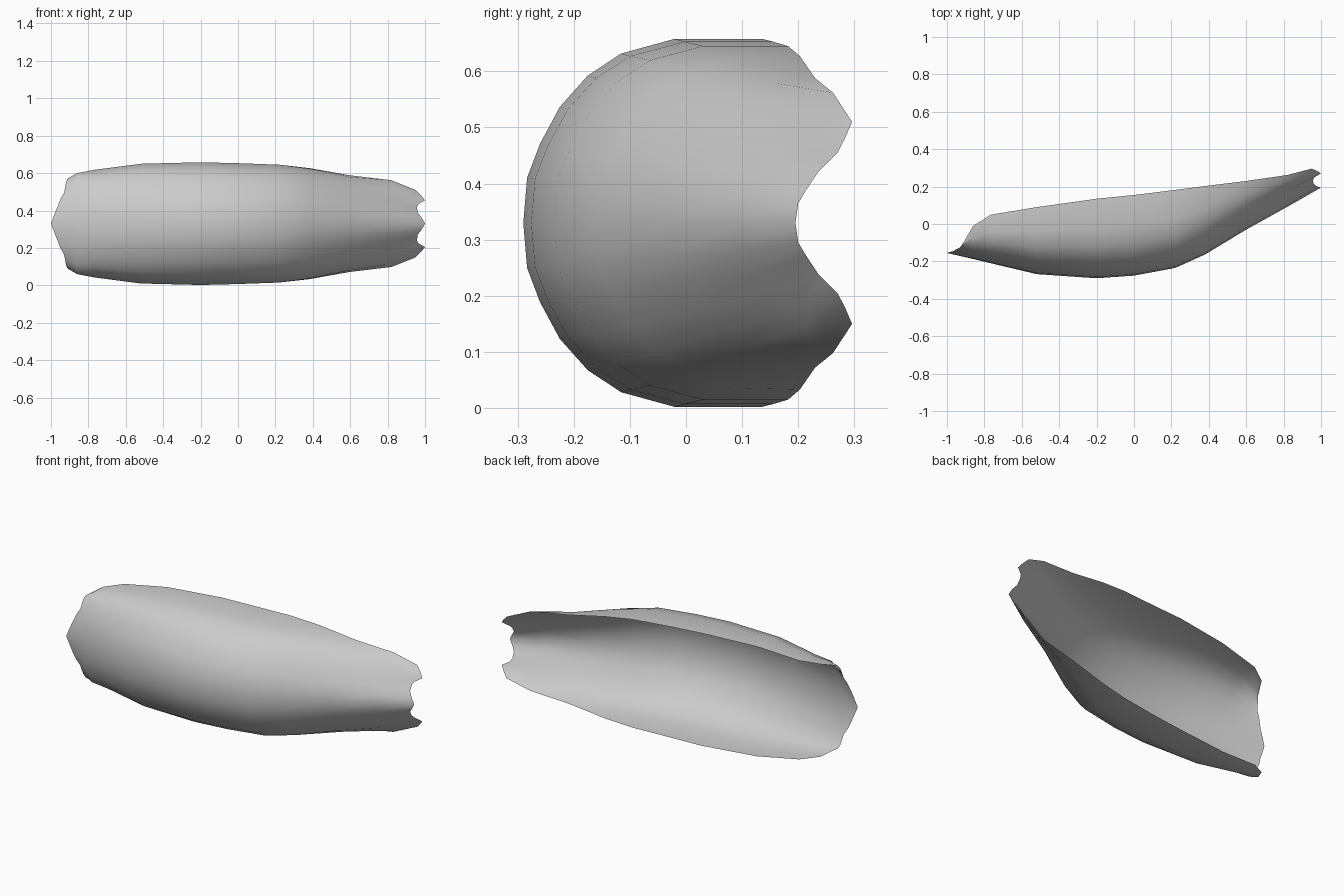
import bpy, bmesh

CZ = 0.33  # height of the symmetry plane

# stations along the shell: x, keel y, rim y, half height, V-shape weight
STATIONS = [
    (-0.86, -0.187, -0.01, 0.27, 0),
    (-0.765, -0.21, 0.05, 0.288, 0),
    (-0.52, -0.268, 0.09, 0.32, 0),
    (-0.2, -0.29, 0.135, 0.328, 0),
    (0.0, -0.276, 0.155, 0.323, 0),
    (0.22, -0.235, 0.182, 0.315, 0),
    (0.38, -0.163, 0.203, 0.297, 0.1),
    (0.6, -0.03, 0.23, 0.258, 0.35),
    (0.82, 0.092, 0.262, 0.232, 0.75),
]
# half cross-sections, keel to rim: (height share, depth share)
BOWL = [(0, 0), (.245, .016), (.43, .07), (.63, .153), (.8, .27), (.92, .41), (1, .635), (1, 1)]
VEE = [(0, 0), (.2, .06), (.36, .25), (.5, .42), (.62, .6), (.75, .76), (.9, .9), (1, 1)]
# ragged end edges, keel to rim: (x, y, height offset)
LEFT_EDGE = [(-1, -.155, 0), (-.985, -.15, .04), (-.965, -.145, .09), (-.95, -.135, .13),
             (-.93, -.125, .165), (-.925, -.12, .19), (-.92, -.11, .22), (-.912, -.1, .24)]
RIGHT_EDGE = [(1, .195, 0), (.98, .2, .035), (.96, .215, .06), (.957, .235, .09),
              (.965, .25, .105), (1, .27, .125), (.98, .283, .15), (.95, .296, .18)]


def half_section(x, keel, rim, half, w):
    pts = []
    for (bz, by), (vz, vy) in zip(BOWL, VEE):
        s = bz + (vz - bz) * w
        d = by + (vy - by) * w
        pts.append((x, keel + (rim - keel) * d, half * s))
    return pts


# open shell: mirrored half sections bridged along x
rows = [LEFT_EDGE] + [half_section(*s) for s in STATIONS] + [RIGHT_EDGE]
bm = bmesh.new()
grid = []
for row in rows:
    full = [(x, y, -z) for x, y, z in reversed(row[1:])] + list(row)
    grid.append([bm.verts.new((x, y, z + CZ)) for x, y, z in full])
for a, b in zip(grid, grid[1:]):
    for i in range(len(a) - 1):
        bm.faces.new((a[i], b[i], b[i + 1], a[i + 1])).smooth = True

mesh = bpy.data.meshes.new("curved_shell")
bm.to_mesh(mesh)
bm.free()
shell = bpy.data.objects.new("curved_shell", mesh)
bpy.context.collection.objects.link(shell)
